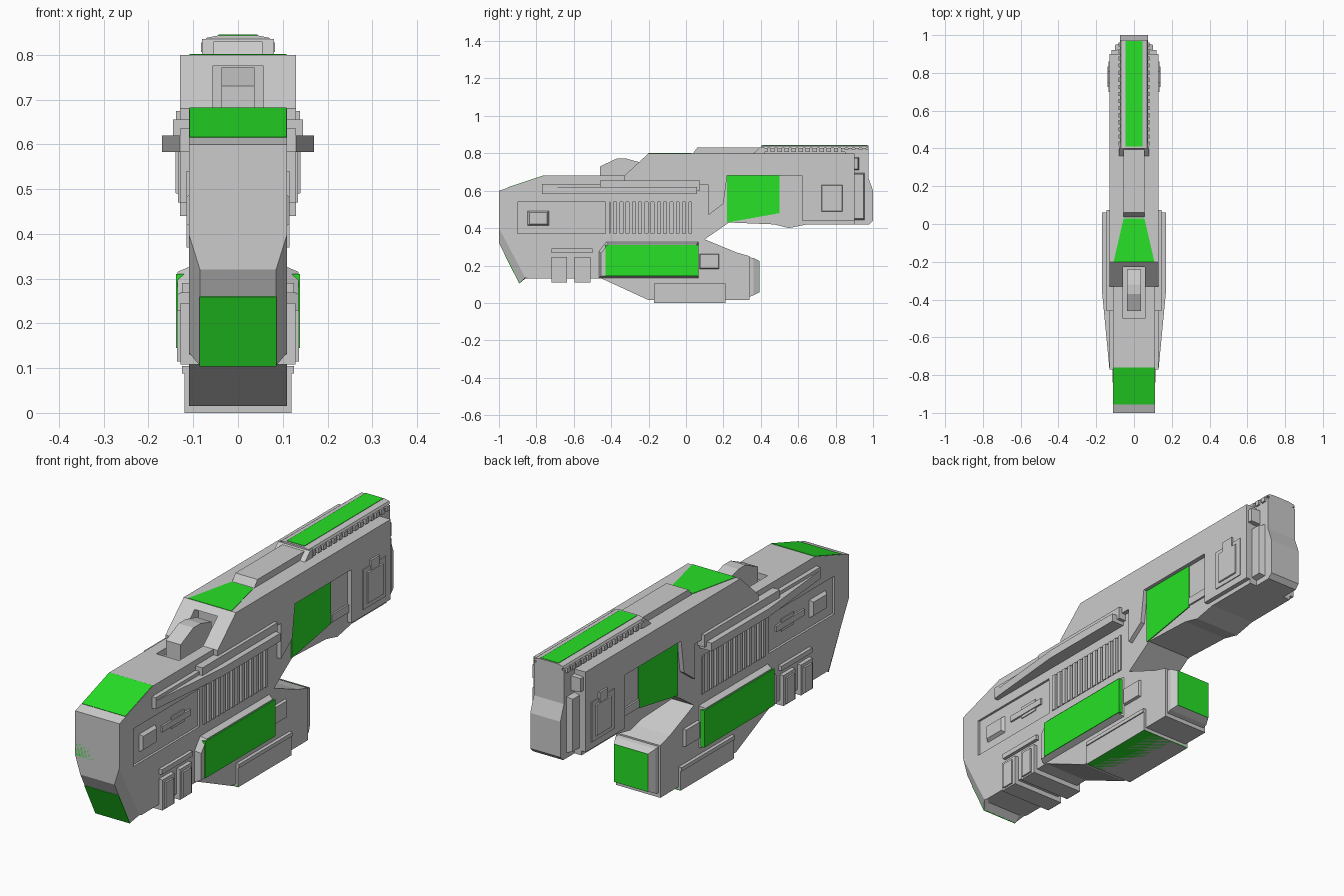
import bpy, bmesh
from math import hypot

if "Cube" in bpy.data.objects:
    bpy.data.objects.remove(bpy.data.objects["Cube"])

green = bpy.data.materials.new("green_panel")
green.diffuse_color = (0.02, 0.75, 0.02, 1)
green.use_nodes = True
green.node_tree.nodes["Principled BSDF"].inputs["Base Color"].default_value = green.diffuse_color


def loft(name, axis, levels, mirror=False, mat=None):
    """Join equal-length outlines stacked along an axis, with capped ends."""
    place = {'x': lambda d, p: (d, p[0], p[1]),
             'y': lambda d, p: (p[0], d, p[1]),
             'z': lambda d, p: (p[0], p[1], d)}[axis]
    bm = bmesh.new()
    rings = [[bm.verts.new(place(d, p)) for p in pts] for d, pts in levels]
    n = len(rings[0])
    for a, b in zip(rings, rings[1:]):
        for i in range(n):
            j = (i + 1) % n
            bm.faces.new((a[i], a[j], b[j], b[i]))
    bm.faces.new(rings[0])
    bm.faces.new(rings[-1])
    bmesh.ops.recalc_face_normals(bm, faces=bm.faces)
    me = bpy.data.meshes.new(name)
    bm.to_mesh(me)
    bm.free()
    ob = bpy.data.objects.new(name, me)
    bpy.context.collection.objects.link(ob)
    if mirror:
        ob.modifiers.new("mirror", 'MIRROR')
    if mat:
        me.materials.append(mat)
    return ob


def prism(name, pts, w):
    return loft(name, 'x', [(-w, pts), (w, pts)])


def side(name, pts, x0, x1, bevel=0, mat=None):
    """Side-profile plate mirrored to both flanks; bevel shrinks its outer face."""
    cy = sum(p[0] for p in pts) / len(pts)
    cz = sum(p[1] for p in pts) / len(pts)
    sgn = lambda v: (v > 0) - (v < 0)
    outer = [(y - bevel * sgn(y - cy), z - bevel * sgn(z - cz)) for y, z in pts]
    return loft(name, 'x', [(x0, pts), (x1, outer)], True, mat)


def rect(a0, a1, b0, b1):
    return [(a0, b0), (a1, b0), (a1, b1), (a0, b1)]


def strip(name, y0, z0, y1, z1, w):
    """Thin green plate spanning the width along a profile segment."""
    length = hypot(y1 - y0, z1 - z0)
    ny, nz = -(z1 - z0) / length * .002, (y1 - y0) / length * .002
    pts = [(y0 + ny, z0 + nz), (y1 + ny, z1 + nz), (y1 - ny, z1 - nz), (y0 - ny, z0 - nz)]
    ob = prism(name, pts, w)
    ob.data.materials.append(green)


def cut(ob, *cutters):
    for c in cutters:
        m = ob.modifiers.new("cut", 'BOOLEAN')
        m.operation, m.solver, m.object = 'DIFFERENCE', 'EXACT', c
        c.hide_render = True
        c.display_type = 'WIRE'


# main body with chamfered lower nose corners
top = [(-1, .6), (-.76, .68), (.9, .68), (.9, .42), (.65, .42), (.55, .4), (.47, .42),
       (.23, .43), (.1, .34), (.27, .27), (.34, .25), (.34, .015), (-.2, .015), (-.45, .13)]
inner = [(-1, .32)] + top + [(-.86, .13), (-.89, .105)]
outer = [(-1, .4)] + top + [(-.84, .13), (-.86, .135)]
body = loft("main_body", 'x', [(-.11, outer), (-.085, inner), (.085, inner), (.11, outer)])

# upper housing and its flank plates
slab = prism("upper_housing", [(-.33, .63), (-.33, .68), (-.2, .8), (.9, .8), (.9, .44),
             (.62, .44), (.62, .68), (.22, .68), (.2, .53), (.12, .47), (.12, .63)], .13)
slot = prism("sight_slot_cutter", rect(-.5, -.2, .65, .775), .057)
recess = side("recess_cutter", rect(-.9, -.43, .37, .54), .1, .2)
vent_hole = side("vent_cutter", rect(-.41, .045, .37, .54), .098, .2)
cut(body, slot, recess, vent_hole)
cut(slab, slot)

# rear sight wedge
prism("sight_block", [(-.46, .64), (-.46, .73), (-.37, .772), (-.32, .772), (-.24, .75),
                      (-.24, .64)], .037)

# details inside the flank recess
side("recess_box", rect(-.85, -.73, .41, .495), .095, .115, .012)
side("recess_bar", rect(-.69, -.49, .443, .47), .095, .108)
side("recess_bar_block", rect(-.62, -.53, .43, .485), .095, .104)

# cooling slats
for i in range(14):
    y = -.405 + i * .0335
    side(f"vent_slat_{i + 1}", rect(y, y + .018, .37, .54), .095, .115)

# flared side rail
loft("side_rail", 'z', [(z, [(.1, -.77), (.13, -.77), (.17, -.35), (.17, .06), (.1, .06)])
                        for z in (.583, .62)], True)
side("side_rail_cap", rect(-.77, .05, .615, .635), .1, .13)
side("side_rail_tail", rect(-.46, .075, .6, .655), .1, .145)

# lower side pods with green faces
side("side_pod", [(-.47, .13), (.07, .13), (.07, .33), (-.43, .33), (-.47, .28)], .1, .135, .015)
side("side_pod_panel", rect(-.43, .068, .145, .31), .12, .139, 0, green)
side("side_pod_tail", rect(.07, .18, .18, .265), .1, .122, .006)

# underside clips
for i, y in enumerate((-.72, -.595)):
    prism(f"clip_{i + 1}", rect(y, y + .085, .108, .245), .128)
    prism(f"clip_edge_{i + 1}", rect(y + .015, y + .07, .115, .23), .136)
side("clip_header", rect(-.72, -.5, .268, .29), .1, .125)

# bottom foot
prism("bottom_foot", rect(-.17, .21, 0, .105), .12)
side("foot_rim", rect(-.17, .21, .088, .105), .1, .125)

# grip end block
loft("grip_end", 'y', [(.33, rect(-.1, .1, .03, .245)), (.36, rect(-.1, .1, .04, .24)),
                       (.39, rect(-.085, .085, .055, .225))])

# long flank panel and step beside the barrel
side("barrel_panel", [(.22, .43), (.5, .48), (.5, .68), (.22, .68)], .1, .114, 0, green)
side("barrel_step", rect(.5, .62, .485, .52), .1, .118)

# rear flank hatch
side("hatch_frame", rect(.7, .86, .47, .65), .12, .134)
side("hatch_plate", rect(.72, .84, .485, .635), .12, .14, .006)
side("hatch_tab", rect(.75, .81, .63, .675), .12, .138)

# muzzle column and knobs
prism("muzzle_column", [(.85, .42), (.98, .42), (1, .44), (1, .6), (.975, .67),
                        (.975, .82), (.85, .82)], .075)
side("muzzle_knob", rect(.89, .925, .71, .78), .06, .12, .005)
side("muzzle_shoulder", rect(.88, .96, .44, .7), .06, .1, .012)

# top cover and toothed rail
prism("top_cover", [(.03, .79), (.06, .83), (.42, .83), (.42, .79)], .055)
prism("cover_bracket", [(.35, .79), (.4, .835), (.42, .835), (.42, .79)], .08)
prism("rail_core", rect(.4, .975, .79, .835), .065)
loft("rail_top", 'y', [(y, [(-.075, .828), (.075, .828), (.07, .838), (.045, .843),
                            (-.045, .843), (-.07, .838)]) for y in (.4, .975)])
for i in range(15):
    y = .415 + i * .0375
    side(f"rail_tooth_{i + 1}", rect(y, y + .022, .806, .828), .06, .083)

# green cross strips
strip("nose_top_panel", -.955, .615, -.76, .68, .108)
strip("nose_front_panel", -.998, .4, -.998, .555, .108)
strip("nose_lower_panel", -.89, .105, -.969, .26, .086)
strip("rail_panel", .41, .843, .97, .843, .044)
strip("foot_panel", .21, .002, -.17, .002, .118)
strip("grip_panel", .39, .225, .39, .055, .085)
hood = [(-.108, -.2), (.108, -.2), (.055, .03), (-.055, .03)]
loft("hood_panel", 'z', [(.795, hood), (.802, hood)], mat=green)
